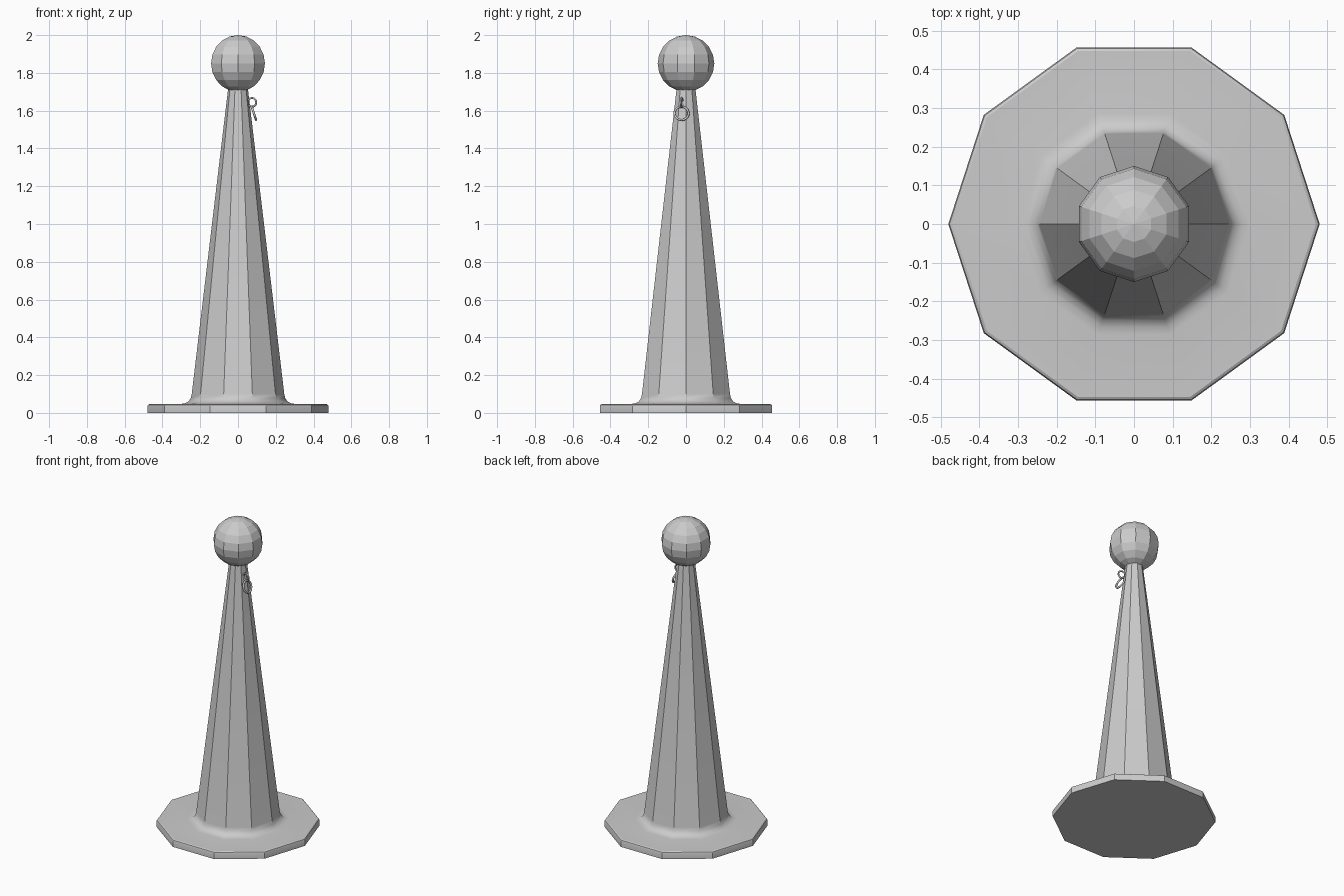
import bpy
import bmesh
from math import cos, sin, pi, radians

if "Cube" in bpy.data.objects:
    bpy.data.objects.remove(bpy.data.objects["Cube"])

SIDES = 10


def lathe(name, profile):
    """Revolve (radius, z) points into a ten-sided closed solid."""
    bm = bmesh.new()
    rings = [[bm.verts.new((r * cos(2 * pi * i / SIDES), r * sin(2 * pi * i / SIDES), z))
              for i in range(SIDES)] for r, z in profile]
    for low, high in zip(rings, rings[1:]):
        for i in range(SIDES):
            j = (i + 1) % SIDES
            bm.faces.new((low[i], low[j], high[j], high[i]))
    bm.faces.new(rings[0][::-1])
    bm.faces.new(rings[-1])
    mesh = bpy.data.meshes.new(name)
    bm.to_mesh(mesh)
    bm.free()
    obj = bpy.data.objects.new(name, mesh)
    bpy.context.collection.objects.link(obj)
    return obj


def smooth(obj, angle):
    bpy.ops.object.select_all(action='DESELECT')
    obj.select_set(True)
    bpy.context.view_layer.objects.active = obj
    bpy.ops.object.shade_smooth_by_angle(angle=radians(angle))


def torus(name, loc, rot, major, minor):
    bpy.ops.mesh.primitive_torus_add(
        location=loc, rotation=[radians(a) for a in rot], major_radius=major,
        minor_radius=minor, major_segments=20, minor_segments=8)
    obj = bpy.context.object
    obj.name = name
    smooth(obj, 60)


# Base plate flowing through a small fillet into the tapered body
body = lathe("cone_body", [
    (0.48, 0), (0.48, 0.034), (0.477, 0.042), (0.47, 0.046),
    (0.30, 0.048), (0.28, 0.051), (0.262, 0.061), (0.25, 0.078),
    (0.245, 0.10), (0.052, 1.72)])
smooth(body, 30)

# Faceted ball on top
bpy.ops.mesh.primitive_uv_sphere_add(
    segments=SIDES, ring_count=10, radius=0.15, location=(0, 0, 1.85))
bpy.context.object.name = "ball_top"

# Eyelet fixed to the body and the loose ring hanging in it
torus("eyelet", (0.074, -0.023, 1.644), (90, 0, -12), 0.023, 0.005)
torus("hanging_ring", (0.084, -0.024, 1.586), (0, 72, 0), 0.037, 0.006)
